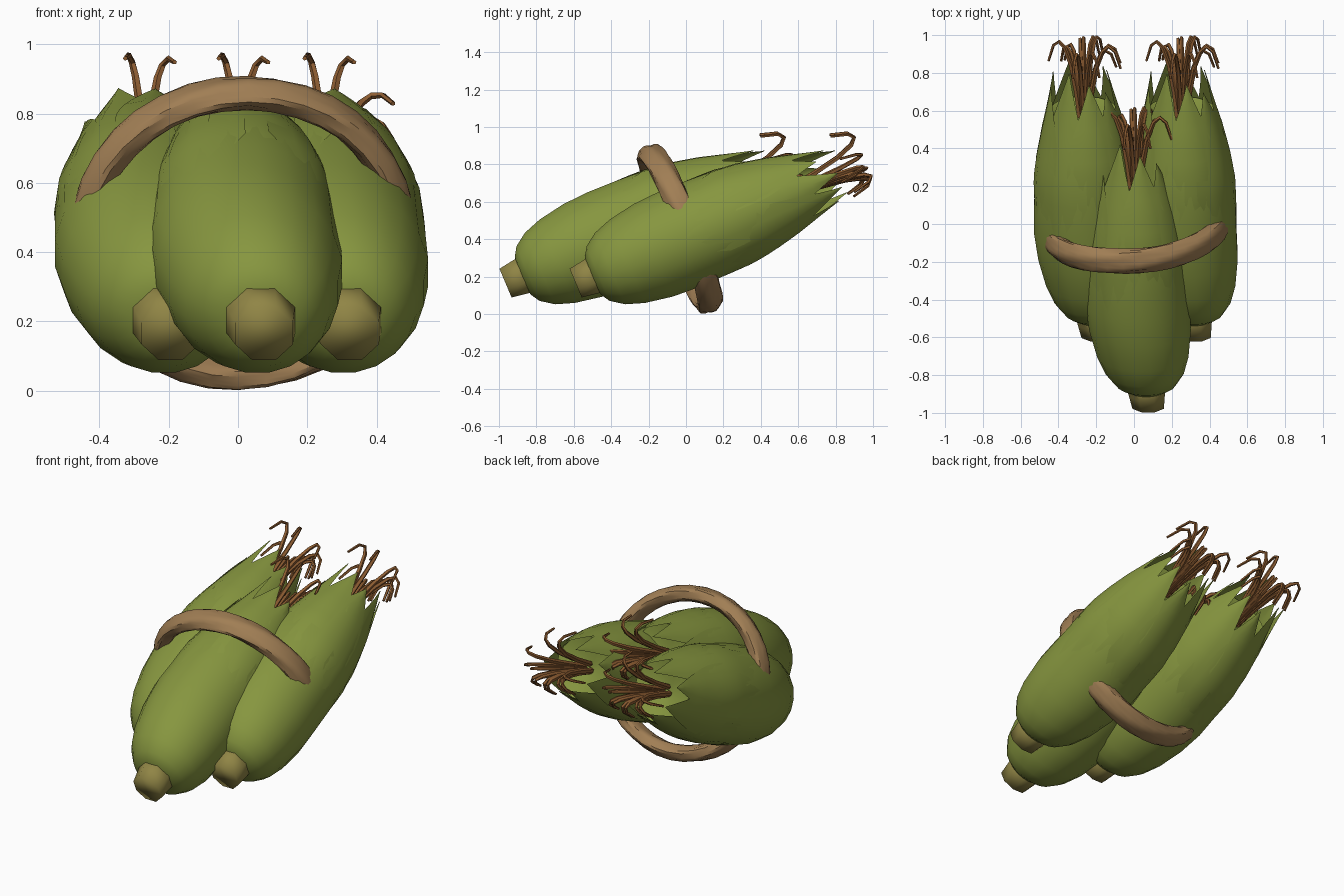
import bpy, bmesh, random
from math import sin, cos, pi, tau, radians
from mathutils import Matrix, Vector

random.seed(4)
cube = bpy.data.objects.get("Cube")
if cube:
    bpy.data.objects.remove(cube)


def material(name, rgb):
    m = bpy.data.materials.new(name)
    m.use_nodes = True
    color = (*rgb, 1)
    m.diffuse_color = color
    bsdf = m.node_tree.nodes["Principled BSDF"]
    bsdf.inputs["Base Color"].default_value = color
    bsdf.inputs["Roughness"].default_value = 0.9
    return m


husk_green = material("husk green", (0.24, 0.305, 0.05))
stalk_olive = material("stalk olive", (0.28, 0.235, 0.06))
silk_brown = material("silk brown", (0.27, 0.11, 0.032))
rope_tan = material("rope tan", (0.355, 0.21, 0.09))


def loft(bm, rings, around=True, along=False, caps=False):
    """Bridge rows of points into a quad surface."""
    rows = [[bm.verts.new(p) for p in ring] for ring in rings]
    n = len(rows[0])
    pairs = list(zip(rows, rows[1:])) + ([(rows[-1], rows[0])] if along else [])
    for a, b in pairs:
        for i in range(n if around else n - 1):
            j = (i + 1) % n
            bm.faces.new((a[i], a[j], b[j], b[i]))
    if caps:
        bm.faces.new(rows[0][::-1])
        bm.faces.new(rows[-1])


def mesh_from(name, bm, mat, recalc=True):
    if recalc:
        bmesh.ops.recalc_face_normals(bm, faces=bm.faces)
    me = bpy.data.meshes.new(name)
    bm.to_mesh(me)
    bm.free()
    me.materials.append(mat)
    return me


def place(name, me, matrix, angle):
    ob = bpy.data.objects.new(name, me)
    bpy.context.collection.objects.link(ob)
    ob.matrix_world = matrix
    bpy.ops.object.select_all(action="DESELECT")
    ob.select_set(True)
    bpy.context.view_layer.objects.active = ob
    bpy.ops.object.shade_smooth_by_angle(angle=radians(angle))


# Ear space: the axis runs along local y from the stalk end
PROFILE = [(0.1, 0.11), (0.13, 0.16), (0.2, 0.21), (0.3, 0.245), (0.45, 0.272),
           (0.6, 0.28), (0.75, 0.277), (0.9, 0.269), (1.05, 0.246), (1.2, 0.212),
           (1.35, 0.168), (1.55, 0.112)]


def husk_radius(s):
    for (a, ra), (b, rb) in zip(PROFILE, PROFILE[1:]):
        if s <= b:
            return ra + (rb - ra) * (s - a) / (b - a)
    return PROFILE[-1][1]


def point(s, r, a):
    bend = -0.095 * min(s, 0.6) - 0.02 * max(s - 0.6, 0)
    return Vector((bend + r * cos(a), s, r * sin(a)))


def ring(s, r, n):
    return [point(s, r, tau * (i + 0.5) / n) for i in range(n)]


# Cut stalk, octagonal
bm = bmesh.new()
loft(bm, [ring(0, 0.09, 8), ring(0.07, 0.102, 8), ring(0.15, 0.115, 8)], caps=True)
stalk_mesh = mesh_from("stalk", bm, stalk_olive)

# Husk body, folded in at its open end
bm = bmesh.new()
body = [ring(0.09, 0.06, 20)] + [ring(s, r, 20) for s, r in PROFILE[:10]]
body += [ring(1.3, 0.176, 20), ring(1.24, 0.03, 20)]
loft(bm, body, caps=True)
body_mesh = mesh_from("husk_body", bm, husk_green)

# Broad overlapping pointed husk leaves, growing out of the body
bm = bmesh.new()
LEAVES = 9
for i in range(LEAVES):
    mid = tau * i / LEAVES + random.uniform(-0.06, 0.06)
    end = (1.54, 1.45, 1.5)[i % 3] + random.uniform(-0.02, 0.02)
    start = (0.6, 0.7, 0.8)[i % 3]
    rows = []
    for k in range(13):
        t = k / 12
        s = start + (end - start) * t
        taper = max(0, (s - 1.08) / (end - 1.08))
        width = 0.6 * min(1, 0.3 + 3 * t) * (1 - taper ** 1.7) + 0.004
        lift = -0.008 + 0.012 * min(1, 3 * t) + 0.003 * (i % 3) * t
        flare = 0.03 * taper ** 2 * max(0, -cos(mid))
        r = husk_radius(s) + lift + flare
        rows.append([point(s, r + 0.004 * (1 - abs(j)), mid - j * width)
                     for j in (-1, -0.5, 0, 0.5, 1)])
    loft(bm, rows, around=False)
leaf_mesh = mesh_from("husk_leaves", bm, husk_green, recalc=False)

# Silk strands that fan out and hook back, densest underneath
bm = bmesh.new()
PATH = [(1.25, 0.025), (1.4, 0.045), (1.55, 0.075), (1.645, 0.112),
        (1.675, 0.145), (1.65, 0.18), (1.56, 0.21)]
for i, degrees in enumerate([10, 72, 98, *range(202, 355, 19)]):
    a = radians(degrees)
    spread = 1 + 0.28 * min(0, sin(a))
    reach = 1 if a < pi else random.uniform(0.85, 1.03)
    path = [(1.25 + (s - 1.25) * reach, r * spread) for s, r in PATH]
    rings = []
    for k, (s, r) in enumerate(path):
        center = point(s, r, a + 0.02 * k * (-1) ** i)
        thick = 0.016 - 0.0015 * k
        out = Vector((cos(a), 0, sin(a)))
        side = Vector((-sin(a), 0, cos(a)))
        before, after = path[max(k - 1, 0)], path[min(k + 1, len(path) - 1)]
        flow = (out * (after[1] - before[1]) + Vector((0, after[0] - before[0], 0))).normalized()
        up = side.cross(flow)
        rings.append([center + thick * (side * cos(t) + up * sin(t))
                      for t in (tau * q / 5 for q in range(5))])
    loft(bm, rings, caps=True)
silk_mesh = mesh_from("silk", bm, silk_brown)

# Three matching ears, all leaning back
tilt = Matrix.Rotation(0.4, 4, "X")
for label, x, y in (("middle", 0.075, -0.965), ("right", -0.195, -0.59), ("left", 0.323, -0.59)):
    m = Matrix.Translation((x, y, 0.165)) @ tilt
    place(label + "_stalk", stalk_mesh, m, 100)
    place(label + "_husk_body", body_mesh, m, 60)
    place(label + "_husk_leaves", leaf_mesh, m, 60)
    place(label + "_silk", silk_mesh, m, 60)

# Ridged, twisted rope tied around the bundle
bm = bmesh.new()
SEGMENTS = 36
rings = []
for i in range(SEGMENTS):
    t = tau * i / SEGMENTS
    out = Vector((cos(t), 0, sin(t)))
    center = Vector((0.455 * cos(t), 0.012 * cos(t) ** 2, 0.435 * sin(t)))
    section = []
    for q in range(20):
        a = tau * q / 20
        lobe = 0.84 + 0.2 * abs(cos(2.5 * a + 2.5 * t))
        section.append(center + lobe * (out * 0.046 * cos(a) + Vector((0, 0.07 * sin(a), 0))))
    rings.append(section)
loft(bm, rings, along=True)
rope_mesh = mesh_from("rope", bm, rope_tan)
turn = Matrix.Rotation(0.09, 4, "Z") @ Matrix.Rotation(0.375, 4, "X")
place("rope", rope_mesh, Matrix.Translation((0.012, -0.035, 0.455)) @ turn, 35)
